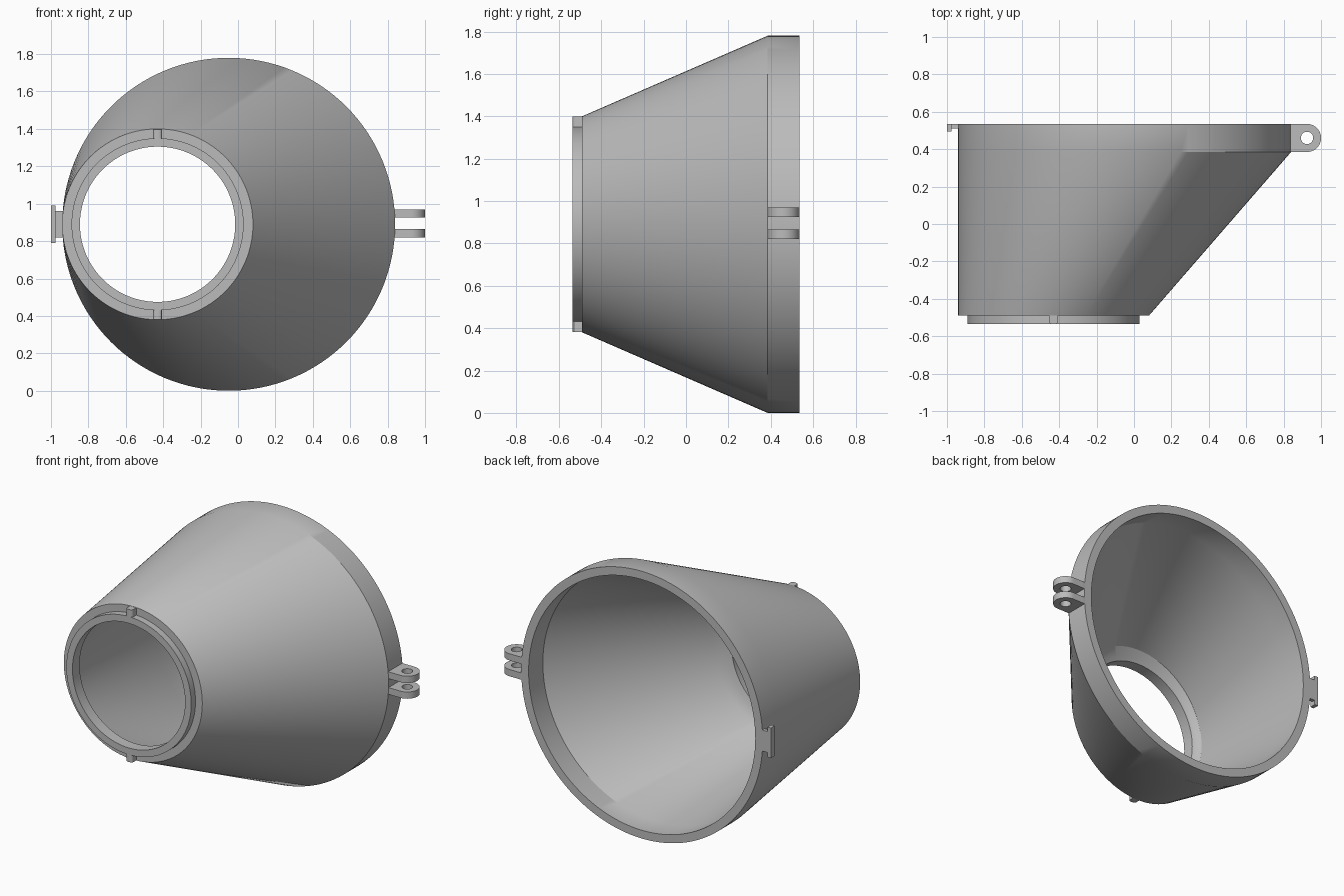
import bpy, bmesh
from math import sin, cos, pi, radians

cube = bpy.data.objects.get("Cube")
if cube:
    bpy.data.objects.remove(cube)

grey = bpy.data.materials.new("plain grey")
grey.use_nodes = True
colour = (0.5, 0.5, 0.5, 1)
grey.diffuse_color = colour
grey.node_tree.nodes["Principled BSDF"].inputs["Base Color"].default_value = colour

MID_Z = 0.89
BACK, BAND, NECK, FRONT = 0.535, 0.385, -0.49, -0.535
BIG_X, SMALL_X = -0.05, -0.43


def finish(name, bm):
    bmesh.ops.recalc_face_normals(bm, faces=bm.faces)
    mesh = bpy.data.meshes.new(name)
    bm.to_mesh(mesh)
    bm.free()
    mesh.materials.append(grey)
    obj = bpy.data.objects.new(name, mesh)
    bpy.context.collection.objects.link(obj)
    bpy.ops.object.select_all(action="DESELECT")
    obj.select_set(True)
    bpy.context.view_layer.objects.active = obj
    bpy.ops.object.shade_smooth_by_angle(angle=radians(30))
    return obj


def skin(name, loops):
    """Bridge equal closed loops of points, joining the last to the first."""
    bm = bmesh.new()
    rings = [[bm.verts.new(p) for p in loop] for loop in loops]
    n = len(rings[0])
    for a, b in zip(rings, rings[1:] + rings[:1]):
        for i in range(n):
            j = (i + 1) % n
            bm.faces.new((a[i], a[j], b[j], b[i]))
    return finish(name, bm)


def box(name, low, high, bevel=0):
    bm = bmesh.new()
    bmesh.ops.create_cube(bm, size=1)
    for v in bm.verts:
        v.co = [(l + h) / 2 + c * (h - l) for l, h, c in zip(low, high, v.co)]
    if bevel:
        edges = [e for e in bm.edges if all(v.co.y < low[1] + 0.001 for v in e.verts)
                 and abs(e.verts[0].co.x - e.verts[1].co.x) < 0.001]
        bmesh.ops.bevel(bm, geom=edges, offset=bevel, segments=3, profile=0.5,
                        affect="EDGES")
    return finish(name, bm)


def circle(y, x, r, n=128):
    return [(x + r * cos(2 * pi * i / n), y, MID_Z + r * sin(2 * pi * i / n))
            for i in range(n)]


# Offset funnel: outside, front collar, bore, inside, back rim
skin("funnel_shell", [
    circle(BACK, BIG_X, 0.89),
    circle(BAND, BIG_X, 0.89),
    circle(NECK, SMALL_X, 0.51),
    circle(NECK, SMALL_X, 0.46),
    circle(FRONT, SMALL_X, 0.46),
    circle(FRONT, SMALL_X, 0.415),
    circle(-0.46, SMALL_X, 0.415),
    circle(-0.45, SMALL_X + 0.005, 0.44),
    circle(-0.42, SMALL_X + 0.03, 0.485),
    circle(BAND, BIG_X, 0.835),
    circle(BACK, BIG_X, 0.835),
])

# Locating tabs above and below the collar
for name, side in (("upper_tab", 1), ("lower_tab", -1)):
    z = sorted((MID_Z + side * 0.45, MID_Z + side * 0.508))
    box(name, (SMALL_X - 0.024, FRONT, z[0]), (SMALL_X + 0.024, NECK + 0.01, z[1]), 0.015)


# Hinge lugs with a round end and a pin hole
def lug(name, z0, z1, n=64):
    cx, cy, half, length, hole = 0.925, 0.46, 0.075, 0.105, 0.033
    outer, inner = [], []
    for i in range(n):
        c, s = cos(2 * pi * i / n), sin(2 * pi * i / n)
        t = half
        if c < 0:
            t = min(length / -c, half / max(abs(s), 0.001))
        outer.append((cx + t * c, cy + t * s))
        inner.append((cx + hole * c, cy + hole * s))
    return skin(name, [[(x, y, z) for x, y in line] for line, z in
                       ((outer, z0), (outer, z1), (inner, z1), (inner, z0))])


lug("lower_hinge_lug", 0.82, 0.865)
lug("upper_hinge_lug", 0.925, 0.97)

# Latch on the opposite side
box("latch_arm", (-0.98, 0.51, 0.82), (-0.91, BACK, 0.96))
box("latch_plate", (-1.0, 0.495, 0.79), (-0.975, BACK, 0.99))
